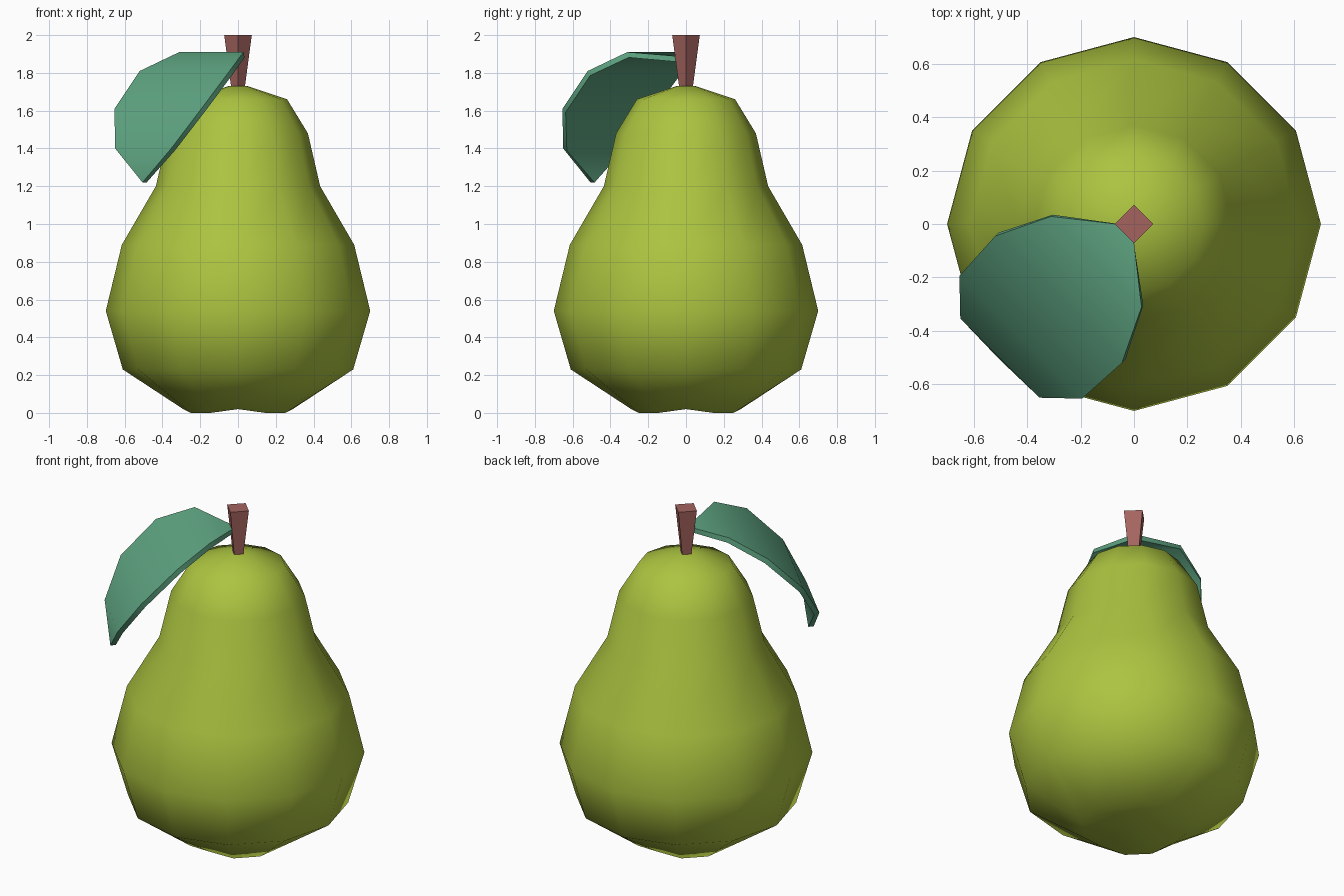
import bpy, bmesh, math
from mathutils import Vector

if "Cube" in bpy.data.objects:
    bpy.data.objects.remove(bpy.data.objects["Cube"])


def material(name, rgb):
    m = bpy.data.materials.new(name)
    m.diffuse_color = (*rgb, 1)
    m.use_nodes = True
    m.node_tree.nodes["Principled BSDF"].inputs["Base Color"].default_value = m.diffuse_color
    return m


def make(name, bm, mat, smooth):
    bmesh.ops.recalc_face_normals(bm, faces=bm.faces)
    me = bpy.data.meshes.new(name)
    bm.to_mesh(me)
    bm.free()
    for p in me.polygons:
        p.use_smooth = smooth
    me.materials.append(mat)
    ob = bpy.data.objects.new(name, me)
    bpy.context.collection.objects.link(ob)
    return ob


def lathe(profile, sides, bottom_z, top_z):
    """Rings of (radius, z) closed by a centre point at each end."""
    bm = bmesh.new()
    rings = []
    for r, z in profile:
        rings.append([bm.verts.new((r * math.cos(math.tau * i / sides),
                                    r * math.sin(math.tau * i / sides), z))
                      for i in range(sides)])
    bottom, top = bm.verts.new((0, 0, bottom_z)), bm.verts.new((0, 0, top_z))
    for i in range(sides):
        j = (i + 1) % sides
        for a, b in zip(rings, rings[1:]):
            bm.faces.new((a[i], a[j], b[j], b[i]))
        bm.faces.new((bottom, rings[0][j], rings[0][i]))
        bm.faces.new((top, rings[-1][i], rings[-1][j]))
    return bm, rings


green = material("pear green", (0.413, 0.552, 0.051))
leaf_green = material("leaf green", (0.114, 0.376, 0.223))
brown = material("stem brown", (0.376, 0.127, 0.114))

# Pear body: twelve-sided, with four soft lobes around the base
body, rings = lathe([(0.29, 0.0), (0.70, 0.54), (0.70, 0.54)][:1] +
                    [(0.61, 0.23), (0.70, 0.54), (0.615, 0.89), (0.435, 1.20),
                     (0.37, 1.48), (0.26, 1.66), (0.05, 1.73)], 12, 0.05, 1.725)
for v in rings[0][::3]:
    v.co.z = 0.02
make("pear_body", body, green, True)

# Stem: square, flaring upwards
stem, _ = lathe([(0.033, 1.70), (0.073, 2.0)], 4, 1.70, 2.0)
make("stem", stem, brown, False)

# Leaf: bent plate along the front-left diagonal (distance, half width, height)
along = Vector((-1, -1, 0)).normalized()
across = Vector((1, -1, 0)).normalized()
stations = [(0.20, 0.24, 1.91), (0.40, 0.336, 1.81),
            (0.60, 0.325, 1.61), (0.71, 0.21, 1.40)]
bm = bmesh.new()


def point(d, w, z):
    return bm.verts.new(along * d + across * w + Vector((0, 0, z)))


base, tip = point(0.01, 0, 1.885), point(0.715, 0, 1.22)
pairs = [(point(d, -w, z), point(d, w, z)) for d, w, z in stations]
bm.faces.new((base, pairs[0][0], pairs[0][1]))
for (a, b), (c, d) in zip(pairs, pairs[1:]):
    bm.faces.new((a, c, d, b))
bm.faces.new((pairs[-1][0], tip, pairs[-1][1]))
bmesh.ops.recalc_face_normals(bm, faces=bm.faces)
bm.faces.ensure_lookup_table()
bm.normal_update()
if bm.faces[0].normal.z < 0:
    bmesh.ops.reverse_faces(bm, faces=bm.faces)
bm.normal_update()

# Give the leaf its thickness below the upper surface
top_faces = list(bm.faces)
normals = {v: v.normal.copy() for v in bm.verts}
under = {v: bm.verts.new(v.co - n * 0.03) for v, n in normals.items()}
rim = [e for e in bm.edges if e.is_boundary]
for f in top_faces:
    bm.faces.new([under[v] for v in reversed(f.verts)])
for e in rim:
    a, b = e.verts
    bm.faces.new((a, b, under[b], under[a]))
leaf = make("leaf", bm, leaf_green, True)
bpy.context.view_layer.objects.active = leaf
leaf.select_set(True)
bpy.ops.object.shade_smooth_by_angle(angle=math.radians(50))
